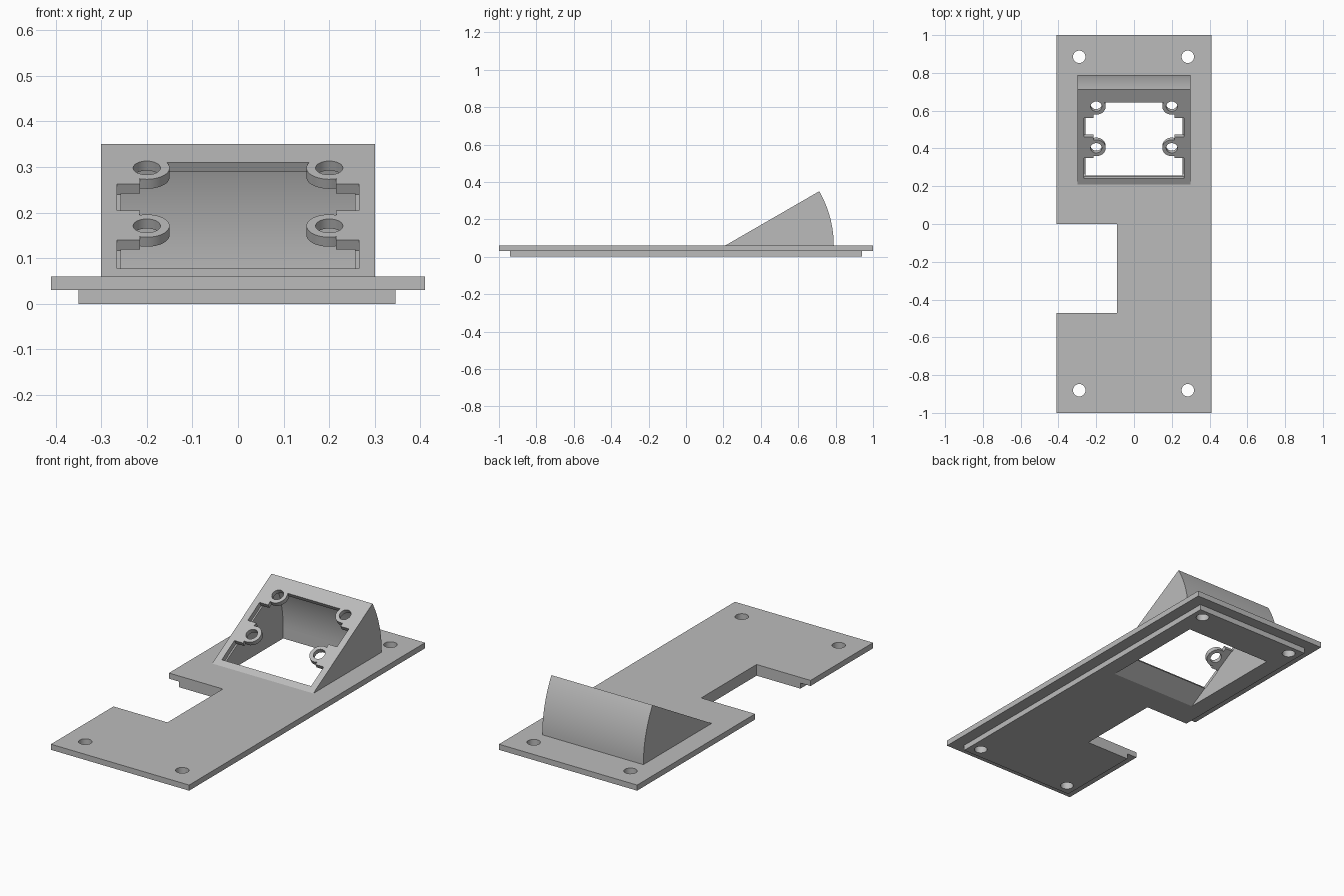
import bpy, bmesh, math
from mathutils import Vector

if "Cube" in bpy.data.objects:
    bpy.data.objects.remove(bpy.data.objects["Cube"], do_unlink=True)

grey = bpy.data.materials.new("plain grey")
grey.use_nodes = True
grey.diffuse_color = (0.5, 0.5, 0.5, 1)
grey.node_tree.nodes["Principled BSDF"].inputs["Base Color"].default_value = (0.5, 0.5, 0.5, 1)

X, Y, Z = Vector((1, 0, 0)), Vector((0, 1, 0)), Vector((0, 0, 1))
TILT = math.radians(30)
SLOPE = Vector((0, math.cos(TILT), math.sin(TILT)))
NORMAL = Vector((0, -math.sin(TILT), math.cos(TILT)))
HINGE = Vector((0, 0.21, 0.06))


def prism(name, points, origin, u, v, depth):
    """Extrude a flat outline, drawn on axes u and v, by a depth vector."""
    bm = bmesh.new()
    face = bm.faces.new([bm.verts.new(origin + u * a + v * b) for a, b in points])
    moved = bmesh.ops.extrude_face_region(bm, geom=[face])["geom"]
    bmesh.ops.translate(bm, vec=depth, verts=[g for g in moved if isinstance(g, bmesh.types.BMVert)])
    bmesh.ops.recalc_face_normals(bm, faces=bm.faces)
    mesh = bpy.data.meshes.new(name)
    bm.to_mesh(mesh)
    bm.free()
    mesh.materials.append(grey)
    obj = bpy.data.objects.new(name, mesh)
    bpy.context.collection.objects.link(obj)
    return obj


def arc(cx, cy, r, start, end, n):
    angles = [math.radians(start + (end - start) * i / n) for i in range(n + 1)]
    return [(cx + r * math.cos(a), cy + r * math.sin(a)) for a in angles]


def activate(obj):
    bpy.ops.object.select_all(action='DESELECT')
    obj.select_set(True)
    bpy.context.view_layer.objects.active = obj


def cut(obj, cutters):
    activate(obj)
    for c in cutters:
        mod = obj.modifiers.new("cut", 'BOOLEAN')
        mod.operation, mod.solver, mod.object = 'DIFFERENCE', 'EXACT', c
        bpy.ops.object.modifier_apply(modifier=mod.name)
    bpy.ops.object.shade_smooth_by_angle(angle=TILT)


def notched(left, right, end):
    """Rectangular outline with a side notch."""
    return [(left, -end), (right, -end), (right, end), (left, end),
            (left, 0), (-0.09, 0), (-0.09, -0.47), (left, -0.47)]


# Solid parts
base_plate = prism("base_plate", notched(-0.41, 0.41, 1), Z * 0.03, X, Y, Z * 0.03)
lower_lip = prism("lower_lip", notched(-0.35, 0.345, 0.94), Z * 0, X, Y, Z * 0.03)
housing = prism("tilted_housing", [(0, 0)] + arc(0, 0, 0.58, 0, 30, 16),
                HINGE - X * 0.3, Y, Z, X * 0.6)

# Hollow under the tilted face, open through the base
wall, inner = 0.024, 0.54
top_angle = 30 - math.degrees(math.asin(wall / inner))
front = (-0.07 + wall / math.cos(TILT)) / math.tan(TILT)
cavity = prism("cavity_cutter", [(front, -0.07), (inner, -0.07)] + arc(0, 0, inner, 0, top_angle, 16),
               HINGE - X * 0.257, Y, Z, X * 0.514)

# Opening in the tilted face, leaving four rounded screw tabs
side = [(0.265, 0.036), (0.265, 0.16), (0.215, 0.16)]
side += arc(0.2, 0.222, 0.05, -72, -288, 20)
side += [(0.215, 0.29), (0.265, 0.29), (0.265, 0.406), (0.215, 0.406)]
side += arc(0.2, 0.476, 0.05, -72, -209, 14)
outline = side + [(-x, s) for x, s in reversed(side)]
opening = prism("opening_cutter", outline, HINGE + NORMAL * 0.02, X, SLOPE, NORMAL * -0.047)

# Screw holes
tab_holes = [prism("tab_hole_cutter", arc(x, s, 0.03, 0, 345, 23),
                   HINGE + NORMAL * 0.02, X, SLOPE, NORMAL * -0.06)
             for x in (-0.2, 0.2) for s in (0.222, 0.476)]
base_holes = [prism("base_hole_cutter", arc(x, y, 0.033, 0, 345, 23), Z * -0.05, X, Y, Z * 0.2)
              for x in (-0.29, 0.285) for y in (-0.88, 0.885)]

cut(base_plate, [cavity] + base_holes)
cut(lower_lip, [cavity] + base_holes)
cut(housing, [cavity, opening] + tab_holes)

for helper in [cavity, opening] + tab_holes + base_holes:
    bpy.data.objects.remove(helper, do_unlink=True)
